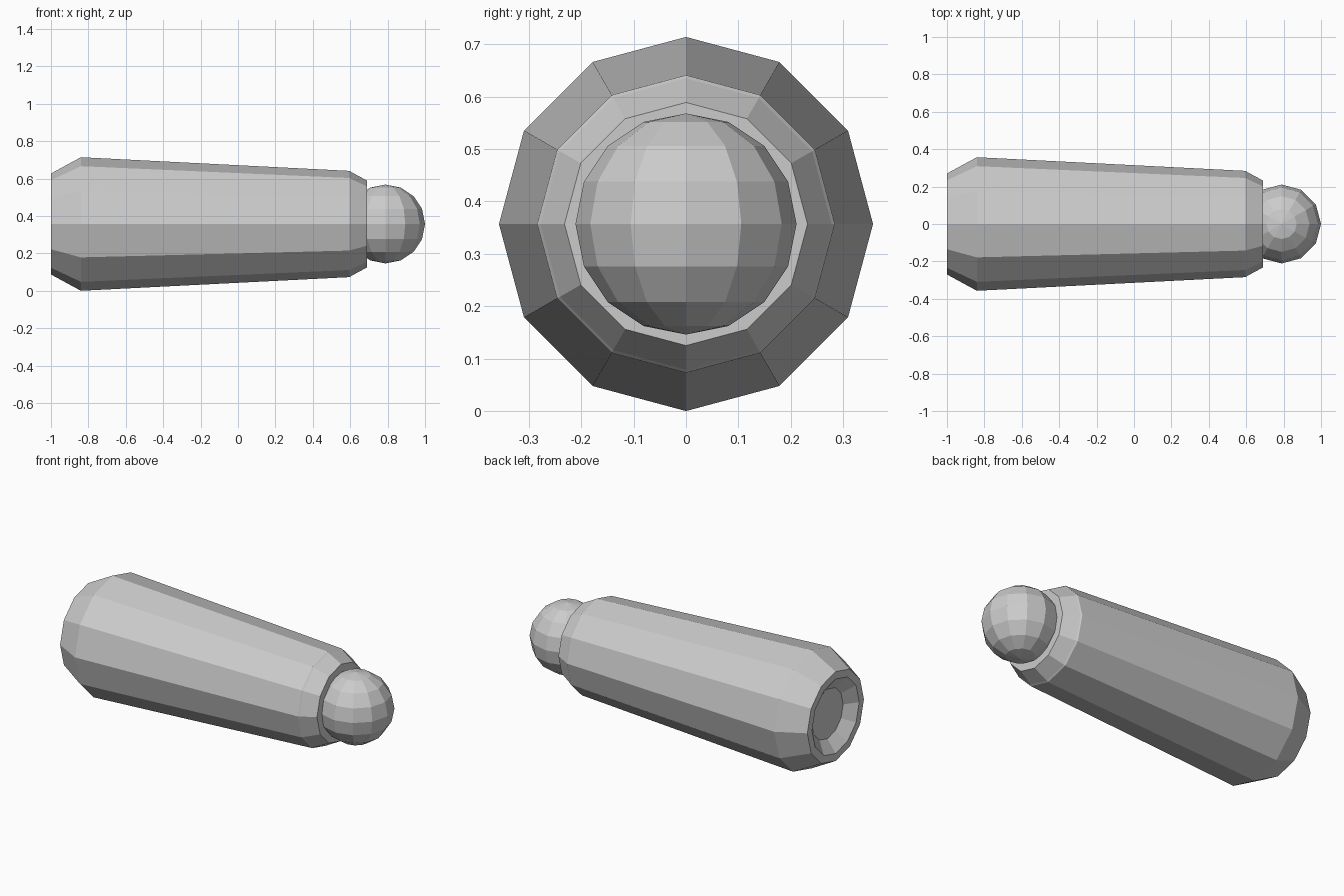
import bpy, bmesh, math
from mathutils import Matrix

cube = bpy.data.objects.get("Cube")
if cube:
    bpy.data.objects.remove(cube, do_unlink=True)

SIDES = 12
AXIS_Z = 0.357

grey = bpy.data.materials.new("plain grey")
grey.use_nodes = True
colour = (0.6, 0.6, 0.6, 1)
grey.diffuse_color = colour
grey.node_tree.nodes["Principled BSDF"].inputs["Base Color"].default_value = colour


def add_object(name, bm):
    bmesh.ops.recalc_face_normals(bm, faces=bm.faces)
    mesh = bpy.data.meshes.new(name)
    bm.to_mesh(mesh)
    bm.free()
    mesh.materials.append(grey)
    obj = bpy.data.objects.new(name, mesh)
    bpy.context.collection.objects.link(obj)
    return obj


def lathe_along_x(name, profile):
    """Turn (x, radius) points round the long axis and close both ends."""
    bm = bmesh.new()
    rings = []
    for x, r in profile:
        angles = [math.tau * i / SIDES for i in range(SIDES)]
        rings.append([bm.verts.new((x, r * math.sin(a), AXIS_Z + r * math.cos(a)))
                      for a in angles])
    for a, b in zip(rings, rings[1:]):
        for i in range(SIDES):
            j = (i + 1) % SIDES
            bm.faces.new((a[i], a[j], b[j], b[i]))
    bm.faces.new(rings[0])
    bm.faces.new(rings[-1])
    return add_object(name, bm)


# Tapered body, from the recessed base disc over the rim to the flat front cap
lathe_along_x("tapered_body", [
    (-0.945, 0.15), (-1.0, 0.225), (-1.0, 0.27), (-0.84, 0.357),
    (0.597, 0.284), (0.605, 0.278), (0.69, 0.232)])

# Faceted ball set into the narrow end, poles up and down
bm = bmesh.new()
bmesh.ops.create_uvsphere(bm, u_segments=SIDES, v_segments=8, radius=0.211,
                          matrix=Matrix.Translation((0.789, 0, AXIS_Z)))
add_object("end_ball", bm)
